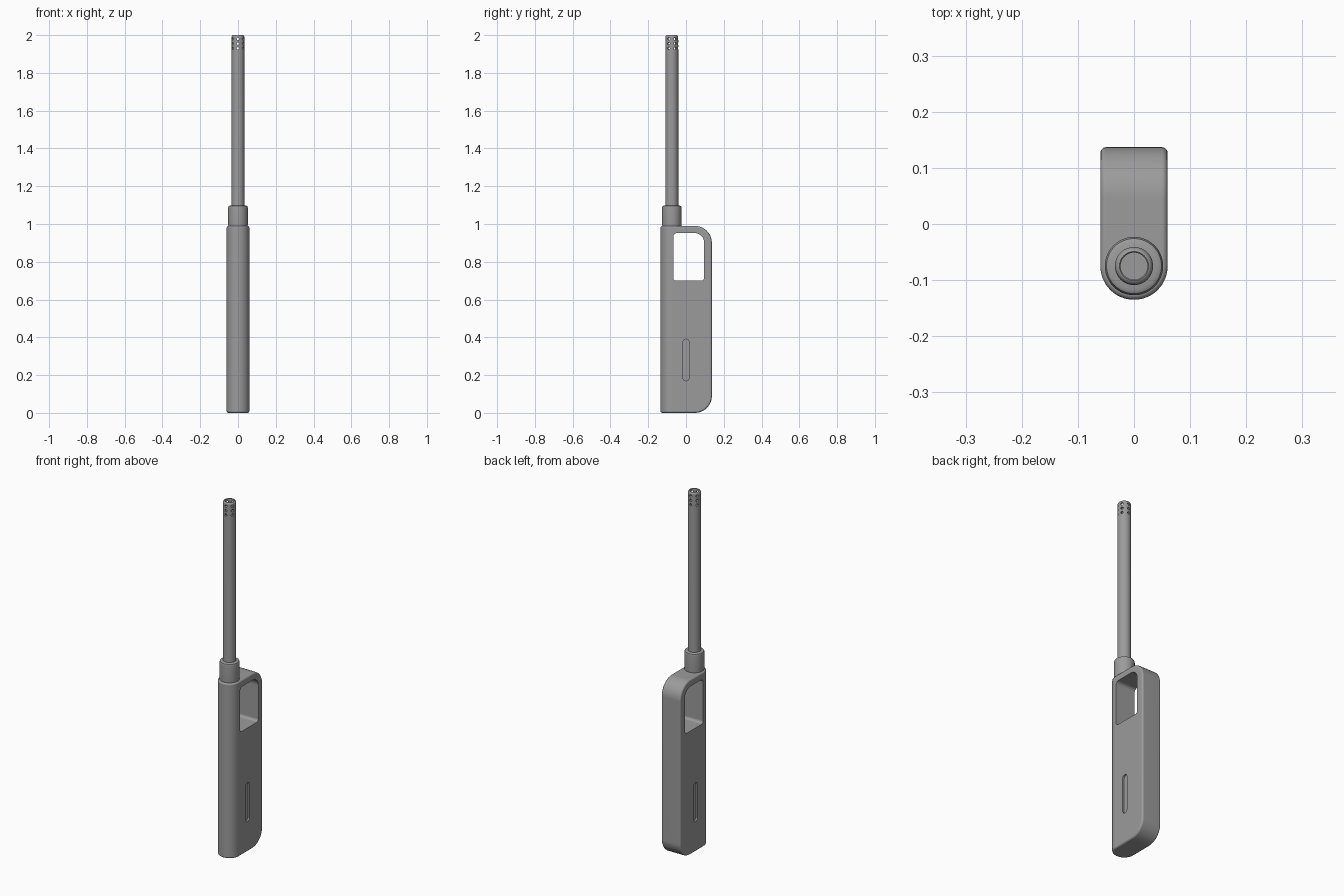
import bpy, bmesh, math
from mathutils import Matrix, Vector

if "Cube" in bpy.data.objects:
    bpy.data.objects.remove(bpy.data.objects["Cube"], do_unlink=True)

AXIS_Y = -0.075   # centre line of the barrel

grey = bpy.data.materials.new("mid grey")
grey.use_nodes = True
grey.diffuse_color = (0.33, 0.33, 0.33, 1)
grey.node_tree.nodes["Principled BSDF"].inputs["Base Color"].default_value = (0.33, 0.33, 0.33, 1)


def add_object(name, bm):
    bmesh.ops.recalc_face_normals(bm, faces=bm.faces)
    mesh = bpy.data.meshes.new(name)
    bm.to_mesh(mesh)
    bm.free()
    mesh.materials.append(grey)
    obj = bpy.data.objects.new(name, mesh)
    bpy.context.collection.objects.link(obj)
    return obj


def rounded(corners, steps=10):
    """Outline from (u, v, radius) corners of an axis-aligned box, counter-clockwise from low u, low v."""
    points = []
    for i, (u, v, r) in enumerate(corners):
        cu = u + r * (1 if i in (0, 3) else -1)
        cv = v + r * (1 if i in (0, 1) else -1)
        for k in range(steps + 1 if r else 1):
            a = math.pi + math.pi / 2 * (i + k / steps)
            points.append((cu + r * math.cos(a), cv + r * math.sin(a)))
    return points


def prism(name, outline, low, high, axis):
    """Extrude an outline along x (outline in y, z) or z (outline in x, y)."""
    bm = bmesh.new()
    place = (lambda p: (low, *p)) if axis == "x" else (lambda p: (*p, low))
    face = bm.faces.new([bm.verts.new(place(p)) for p in outline])
    ext = bmesh.ops.extrude_face_region(bm, geom=[face])
    move = Vector((high - low, 0, 0) if axis == "x" else (0, 0, high - low))
    bmesh.ops.translate(bm, vec=move, verts=[g for g in ext["geom"] if isinstance(g, bmesh.types.BMVert)])
    return add_object(name, bm)


def lathe(name, profile, segments=48):
    """Spin a closed (radius, z) profile round the barrel axis."""
    bm = bmesh.new()
    rings = [[bm.verts.new((r * math.cos(a), AXIS_Y + r * math.sin(a), z)) for r, z in profile]
             for a in (math.tau * i / segments for i in range(segments))]
    n = len(profile)
    for i in range(segments):
        a, b = rings[i], rings[(i + 1) % segments]
        for j in range(n):
            k = (j + 1) % n
            bm.faces.new((a[j], b[j], b[k], a[k]))
    return add_object(name, bm)


def boolean(obj, cutter, operation="DIFFERENCE"):
    mod = obj.modifiers.new("cut", "BOOLEAN")
    mod.operation, mod.solver, mod.object = operation, "EXACT", cutter


def finish(obj, helpers=()):
    """Apply the modifiers, drop the cutters and shade smooth with sharp edges."""
    bpy.ops.object.select_all(action="DESELECT")
    obj.select_set(True)
    bpy.context.view_layer.objects.active = obj
    for mod in list(obj.modifiers):
        bpy.ops.object.modifier_apply(modifier=mod.name)
    for helper in helpers:
        bpy.data.objects.remove(helper, do_unlink=True)
    bpy.ops.object.shade_smooth_by_angle(angle=math.radians(32))
    obj.modifiers.new("even shading", "WEIGHTED_NORMAL").keep_sharp = True


# Handle: round-fronted footprint trimmed to the side profile
footprint = [(0.06, 0.137), (-0.06, 0.137)]
footprint += [(0.06 * math.cos(a), AXIS_Y + 0.06 * math.sin(a))
              for a in (math.pi + math.pi * k / 24 for k in range(25))]
handle = prism("handle", footprint, -0.1, 1.1, "z")
side = prism("side_trim", rounded([(-0.2, 0, 0), (0.137, 0, 0.09), (0.137, 0.99, 0.09), (-0.2, 0.99, 0)]),
             -0.2, 0.2, "x")
boolean(handle, side, "INTERSECT")
bevel = handle.modifiers.new("soft edges", "BEVEL")
bevel.width, bevel.segments = 0.01, 3
bevel.limit_method, bevel.angle_limit = "ANGLE", math.radians(40)

# Finger opening and the shallow slots on both sides
opening = prism("opening_cutter",
                rounded([(-0.067, 0.70, 0.015), (0.096, 0.70, 0.015), (0.096, 0.952, 0.05), (-0.067, 0.952, 0.02)]),
                -0.2, 0.2, "x")
slot_outline = rounded([(-0.016, 0.17, 0.0155), (0.016, 0.17, 0.0155), (0.016, 0.39, 0.0155), (-0.016, 0.39, 0.0155)])
slots = [prism("slot_cutter", slot_outline, *sorted((s * 0.05, s * 0.2)), "x") for s in (-1, 1)]
for cutter in [opening] + slots:
    boolean(handle, cutter)
finish(handle, [side, opening] + slots)

# Collar at the foot of the barrel
finish(lathe("collar", [(0.02, 0.985), (0.047, 0.985), (0.052, 0.993), (0.052, 1.086),
                        (0.049, 1.094), (0.042, 1.098), (0.02, 1.098)]))

# Hollow barrel with a rounded tip
barrel = lathe("barrel", [(0.024, 1.05), (0.034, 1.05), (0.034, 1.988), (0.0325, 1.995),
                          (0.029, 1.999), (0.026, 2.0), (0.024, 1.998)])

# Three rows of six vent holes near the tip
bm = bmesh.new()
for z in (1.93, 1.955, 1.98):
    for i in range(6):
        turn = Matrix.Rotation(math.radians(60 * i - 90), 4, "Z")
        spot = Matrix.Translation((0, AXIS_Y, z)) @ turn @ Matrix.Translation((0.03, 0, 0))
        bmesh.ops.create_cone(bm, cap_ends=True, segments=14, radius1=0.007, radius2=0.007, depth=0.024,
                              matrix=spot @ Matrix.Rotation(math.pi / 2, 4, "Y"))
vents = add_object("vent_cutter", bm)
boolean(barrel, vents)
finish(barrel, [vents])

# Plug closing the bore below the vents
bm = bmesh.new()
bmesh.ops.create_cone(bm, cap_ends=True, segments=48, radius1=0.0245, radius2=0.0245, depth=0.02,
                      matrix=Matrix.Translation((0, AXIS_Y, 1.9)))
finish(add_object("bore_plug", bm))
